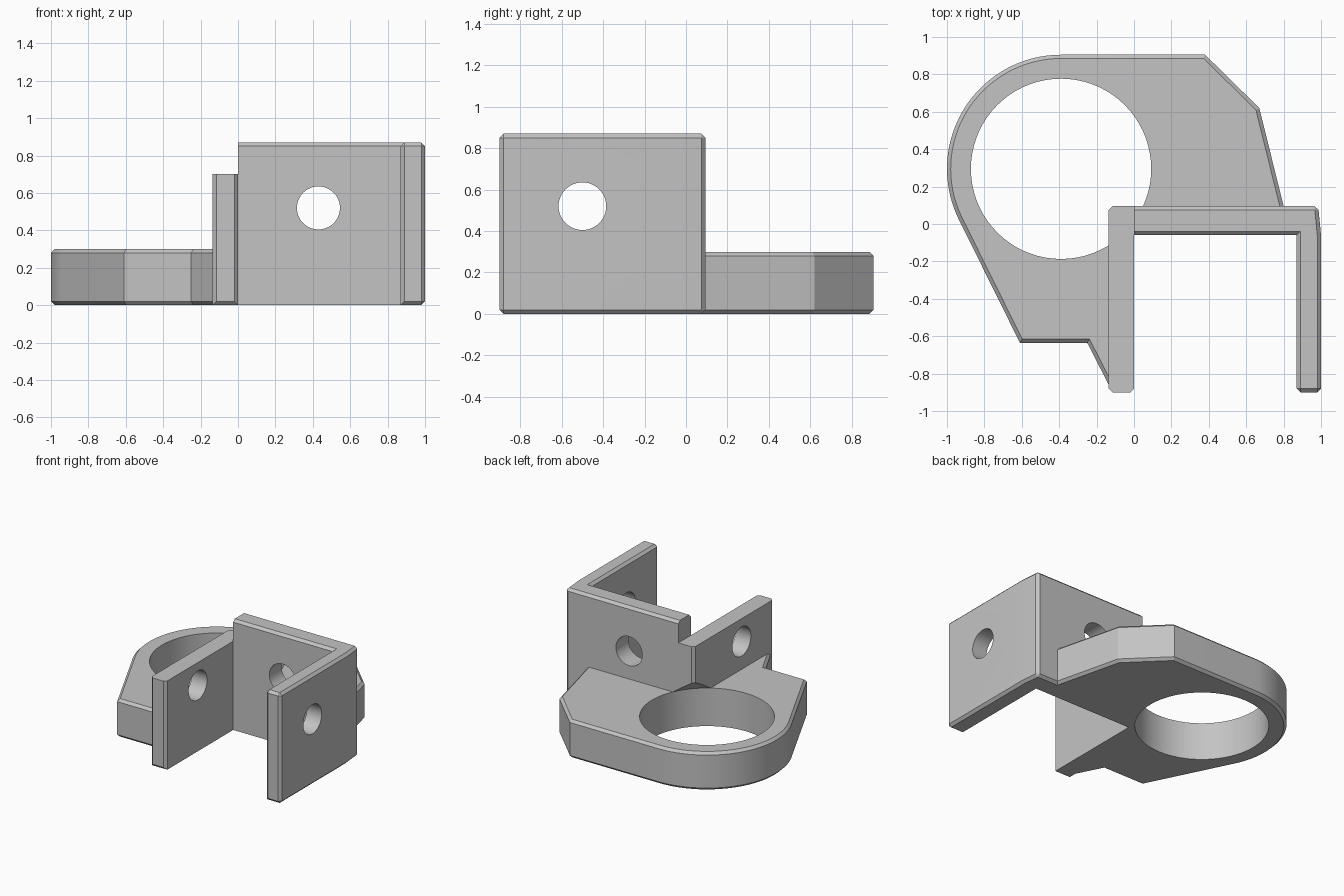
import bpy, bmesh, math
from mathutils import Matrix

cube = bpy.data.objects.get("Cube")
if cube:
    bpy.data.objects.remove(cube, do_unlink=True)

CHAMFER = 0.02
grey = bpy.data.materials.new("plain_grey")
grey.use_nodes = True
grey.diffuse_color = (0.55, 0.55, 0.55, 1)
grey.node_tree.nodes["Principled BSDF"].inputs["Base Color"].default_value = grey.diffuse_color


def finish(name, bm):
    bmesh.ops.recalc_face_normals(bm, faces=bm.faces[:])
    mesh = bpy.data.meshes.new(name)
    bm.to_mesh(mesh)
    bm.free()
    obj = bpy.data.objects.new(name, mesh)
    bpy.context.collection.objects.link(obj)
    mesh.materials.append(grey)
    return obj


def prism(name, outline, height, chamfered):
    """Extrude an outline up from the floor and chamfer the edges picked by a rule."""
    bm = bmesh.new()
    face = bm.faces.new([bm.verts.new((x, y, 0)) for x, y in outline])
    new = bmesh.ops.extrude_face_region(bm, geom=[face])["geom"]
    for v in new:
        if isinstance(v, bmesh.types.BMVert):
            v.co.z = height
    bmesh.ops.recalc_face_normals(bm, faces=bm.faces[:])
    edges = [e for e in bm.edges
             if chamfered(sum((v.co for v in e.verts), e.verts[0].co * 0) / 2,
                          abs(e.verts[0].co.z - e.verts[1].co.z) > 0.1)]
    bmesh.ops.bevel(bm, geom=edges, offset=CHAMFER, offset_type='OFFSET',
                    segments=1, profile=0.5, affect='EDGES')
    return finish(name, bm)


def rod(name, location, axis):
    """Long cylinder used to drill a bolt hole."""
    bm = bmesh.new()
    bmesh.ops.create_cone(bm, cap_ends=True, segments=48, radius1=0.115, radius2=0.115, depth=1.6,
                          matrix=Matrix.Translation(location) @ Matrix.Rotation(math.pi / 2, 4, axis))
    return finish(name, bm)


def combine(target, other, operation):
    mod = target.modifiers.new(operation.lower(), 'BOOLEAN')
    mod.operation, mod.object, mod.solver = operation, other, 'EXACT'
    bpy.context.view_layer.objects.active = target
    bpy.ops.object.modifier_apply(modifier=mod.name)
    bpy.data.objects.remove(other, do_unlink=True)


# Ring plate: rounded end, with its inner border buried in the walls
cx, cy, radius = -0.39, 0.295, 0.61
arc = [(cx + radius * math.cos(math.radians(90 + 116 * i / 32)),
        cy + radius * math.sin(math.radians(90 + 116 * i / 32))) for i in range(33)]
plate_outline = arc + [(-0.61, -0.635), (-0.25, -0.635), (-0.125, -0.88), (-0.05, -0.85),
                       (-0.05, 0.0), (0.82, 0.0), (0.8, 0.095), (0.67, 0.62), (0.38, 0.905)]
bracket = prism("mounting_bracket", plate_outline, 0.3, lambda p, upright: not upright)

# Tall back wall and side wall in one L shape
tall = [(0, 0.095), (0.985, 0.095), (1, -0.06), (1, -0.9), (0.87, -0.9), (0.87, -0.06), (0, -0.06)]


def tall_rule(p, upright):
    if upright:
        return p.y < -0.8 or (p.x > 0.9 and p.y > 0.05)
    if p.z > 0.1:
        return p.x > 0.1
    return p.x > 0.95 or p.y < -0.8 or p.y > 0.05


tall_walls = prism("tall_walls", tall, 0.87, tall_rule)

# Lower wall, with a tongue reaching into the back wall
low = [(-0.135, -0.9), (0, -0.9), (0, -0.05), (0.05, -0.04), (0.05, 0.07), (0, 0.095), (-0.135, 0.095)]
low_wall = prism("low_wall", low, 0.7, lambda p, upright: (
    (p.y < -0.8 or p.x < -0.1) if upright else (p.y < -0.8 and p.z < 0.1)))

combine(bracket, tall_walls, 'UNION')
combine(bracket, low_wall, 'UNION')

# Big ring opening, tapering to a cone under the overhanging wall corner
bm = bmesh.new()
here = Matrix.Translation((cx, cy, 0))
profile = [(0, -0.1), (0.482, -0.1), (0.482, 0.3), (0, 0.68)]
verts = [bm.verts.new(here @ Matrix.Translation((r, 0, z)).to_translation()) for r, z in profile]
edges = [bm.edges.new(pair) for pair in zip(verts, verts[1:])]
bmesh.ops.spin(bm, geom=verts + edges, cent=(cx, cy, 0), axis=(0, 0, 1),
               angle=math.tau, steps=72, use_duplicate=False)
bmesh.ops.remove_doubles(bm, verts=bm.verts[:], dist=0.0005)
combine(bracket, finish("ring_cutter", bm), 'DIFFERENCE')

# Bolt holes through the side walls and the back wall
combine(bracket, rod("side_drill", (0.43, -0.5, 0.52), 'Y'), 'DIFFERENCE')
combine(bracket, rod("back_drill", (0.43, 0, 0.52), 'X'), 'DIFFERENCE')

bpy.ops.object.select_all(action='DESELECT')
bracket.select_set(True)
bpy.context.view_layer.objects.active = bracket
bpy.ops.object.shade_smooth_by_angle(angle=math.radians(20))
